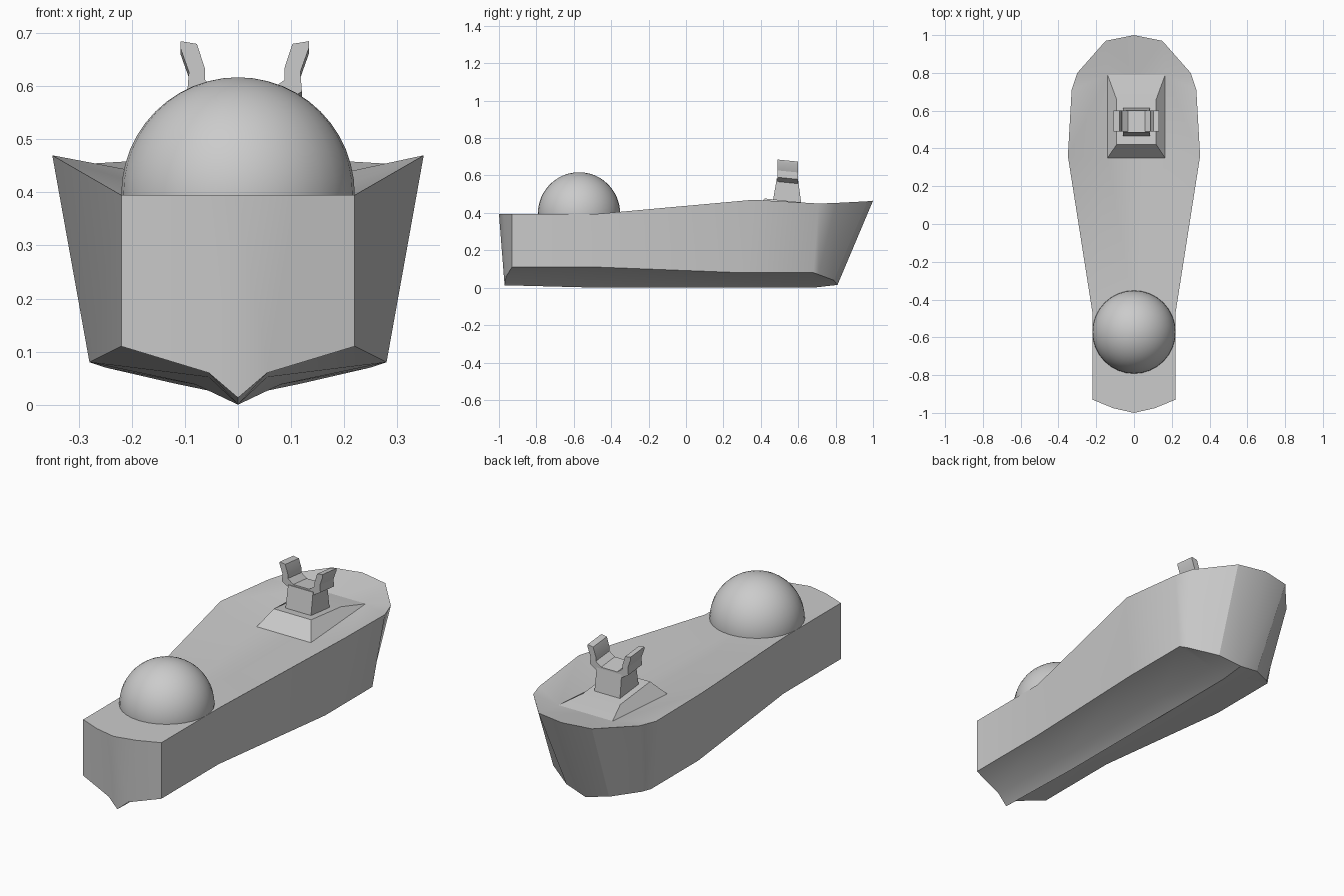
import bpy, bmesh, math
from mathutils import Vector

if "Cube" in bpy.data.objects:
    bpy.data.objects.remove(bpy.data.objects["Cube"], do_unlink=True)

COLOR = (0.6, 0.6, 0.6, 1)
grey = bpy.data.materials.new("light_grey")
grey.use_nodes = True
grey.diffuse_color = COLOR
grey.node_tree.nodes["Principled BSDF"].inputs["Base Color"].default_value = COLOR

CX = 0.0125  # the gun mount sits slightly off the centre line


def finish(name, bm, angle=30):
    bmesh.ops.remove_doubles(bm, verts=bm.verts, dist=0.0005)
    bmesh.ops.recalc_face_normals(bm, faces=bm.faces)
    mesh = bpy.data.meshes.new(name)
    bm.to_mesh(mesh)
    bm.free()
    mesh.materials.append(grey)
    obj = bpy.data.objects.new(name, mesh)
    bpy.context.collection.objects.link(obj)
    bpy.ops.object.select_all(action="DESELECT")
    obj.select_set(True)
    bpy.context.view_layer.objects.active = obj
    bpy.ops.object.shade_smooth_by_angle(angle=math.radians(angle))
    return obj


def face(bm, *points):
    unique = []
    for p in points:
        p = Vector(p)
        if all((p - q).length > 0.0005 for q in unique):
            unique.append(p)
    if len(unique) > 2:
        bm.faces.new([bm.verts.new(p) for p in unique])


# Half outlines from bow to stern: deck edge, chine, lower bilge and keel
rim = [(0, -1, .395), (.11, -.975, .395), (.22, -.93, .395), (.22, -.47, .395),
       (.35, .36, .47), (.33, .71, .45), (.30, .80, .453), (.15, .97, .462), (0, 1, .465)]
chine = [(0, -.97, .013), (.055, -.962, .06), (.22, -.93, .11), (.22, -.47, .11),
         (.28, .30, .08), (.28, .68, .08), (.25, .71, .07), (.12, .79, .04), (0, .81, .015)]
bilge = [chine[1], (.055, -.47, .052), (.08, .30, .038), (.08, .68, .038), chine[7]]
keel = [chine[0], (0, -.47, 0), (0, .30, 0), (0, .68, 0), chine[8]]

hull = bmesh.new()
for side in (1, -1):
    def s(p):
        return (p[0] * side, p[1], p[2])
    R, C, B, K = ([s(p) for p in row] for row in (rim, chine, bilge, keel))
    # Topsides
    for i in range(len(R) - 1):
        face(hull, R[i], R[i + 1], C[i + 1], C[i])
    # V-shaped bottom
    outer = [C[2], C[3], C[4], C[5], C[6]]
    face(hull, B[0], C[2], C[3], B[1])
    for i in range(1, 3):
        face(hull, B[i], B[i + 1], outer[i + 1], outer[i])
    face(hull, B[3], C[5], C[6], C[7])
    for i in range(4):
        face(hull, B[i], B[i + 1], K[i + 1], K[i])
    # Deck, dished down to the foot of the gun mount
    front = (CX + side * .1525, .35, .40)
    back = (CX + side * .1525, .79, .43)
    mid_front, mid_back = (CX, .35, .40), (CX, .79, .43)
    face(hull, *R[:4], (0, -.47, .395))
    face(hull, (0, -.47, .395), R[3], front, mid_front)
    face(hull, R[3], R[4], front)
    face(hull, R[4], back, front)
    face(hull, R[4], R[5], back)
    face(hull, R[5], R[6], back)
    face(hull, R[6], R[7], back)
    face(hull, R[7], R[8], mid_back, back)
finish("hull", hull, 25)


def loft(name, bottom, top):
    bm = bmesh.new()
    n = len(bottom)
    face(bm, *bottom)
    face(bm, *top)
    for i in range(n):
        j = (i + 1) % n
        face(bm, bottom[i], bottom[j], top[j], top[i])
    return finish(name, bm, 20)


def rectangle(half_x, y0, z0, y1, z1):
    return [(CX - half_x, y0, z0), (CX + half_x, y0, z0),
            (CX + half_x, y1, z1), (CX - half_x, y1, z1)]


# Gun mount: wedge platform and tapered post
loft("mount_platform", rectangle(.1525, .35, .40, .79, .43), rectangle(.105, .42, .477, .66, .452))
loft("mount_post", rectangle(.072, .465, .465, .617, .445), rectangle(.07, .485, .583, .60, .571))

# Forked cradle: a U profile pushed along y, leaning slightly aft
half = [(.07, .565), (.108, .588), (.105, .625), (.121, .67), (.121, .683),
        (.09, .678), (.075, .632), (.075, .61), (.045, .588)]
profile = half + [(-x, z) for x, z in reversed(half)]


def fork_end(y):
    return [(CX + x, y, z - .1 * (y - .51)) for x, z in profile]


loft("mount_fork", fork_end(.49), fork_end(.60))

# Domed turret on the fore deck
dome = bmesh.new()
bmesh.ops.create_uvsphere(dome, u_segments=32, v_segments=24, radius=.22)
bmesh.ops.bisect_plane(dome, geom=dome.verts[:] + dome.edges[:] + dome.faces[:],
                       plane_co=(0, 0, -.003), plane_no=(0, 0, -1), clear_outer=True)
bmesh.ops.translate(dome, verts=dome.verts, vec=(0, -.572, .397))
finish("dome", dome, 40)
